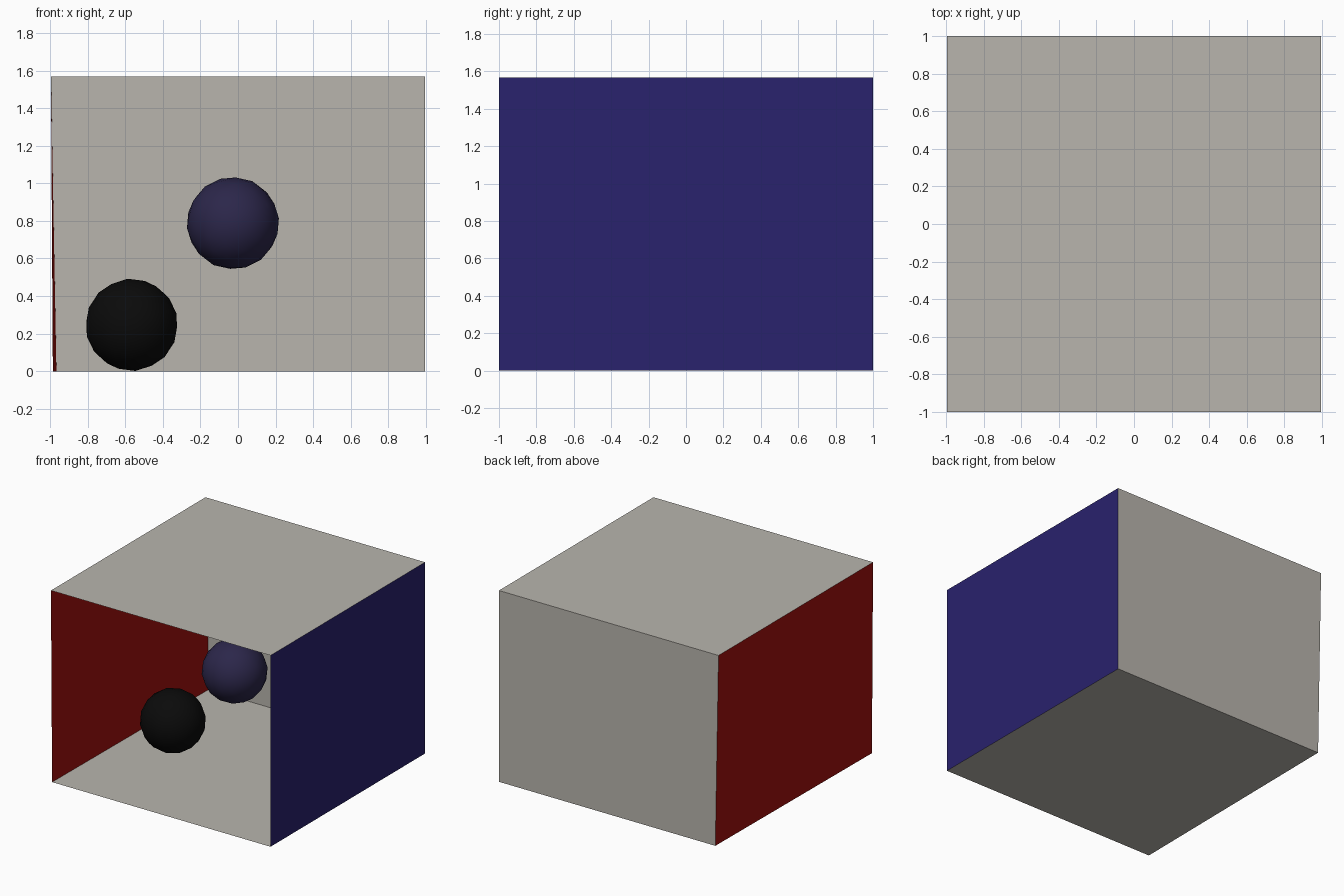
import bpy, bmesh
from mathutils import Vector, Matrix

if "Cube" in bpy.data.objects:
    bpy.data.objects.remove(bpy.data.objects["Cube"])


def material(name, rgb):
    """Material from display colour values, converted to linear."""
    m = bpy.data.materials.new(name)
    lin = [c / 12.92 if c <= 0.04045 else ((c + 0.055) / 1.055) ** 2.4 for c in rgb]
    m.diffuse_color = (*lin, 1)
    m.use_nodes = True
    m.node_tree.nodes["Principled BSDF"].inputs["Base Color"].default_value = m.diffuse_color
    return m


def add_object(name, mesh, mat=None):
    ob = bpy.data.objects.new(name, mesh)
    bpy.context.collection.objects.link(ob)
    if mat:
        mesh.materials.append(mat)
    return ob


def panel(name, corners, mat=None):
    """Single flat quad through four corners."""
    mesh = bpy.data.meshes.new(name)
    mesh.from_pydata(corners, [], [(0, 1, 2, 3)])
    return add_object(name, mesh, mat)


def ball(name, centre, radius, turn, mat):
    """Geodesic sphere: icosahedron with each edge split in three."""
    bm = bmesh.new()
    bmesh.ops.create_icosphere(bm, subdivisions=1, radius=1)
    bmesh.ops.subdivide_edges(bm, edges=bm.edges[:], cuts=2, use_grid_fill=True)
    bmesh.ops.triangulate(bm, faces=[f for f in bm.faces if len(f.verts) > 3])
    rot = Matrix.Rotation(turn, 3, 'X') @ Matrix.Rotation(turn, 3, 'Y')
    for v in bm.verts:
        v.co = rot @ v.co.normalized() * radius + Vector(centre)
    for f in bm.faces:
        f.smooth = True
    bm.normal_update()
    mesh = bpy.data.meshes.new(name)
    bm.to_mesh(mesh)
    bm.free()
    return add_object(name, mesh, mat)


stone = material("warm_white", (0.725, 0.71, 0.68))
red = material("red", (0.63, 0.065, 0.05))
blue = material("blue", (0.161, 0.133, 0.427))
black = material("black", (0.04, 0.04, 0.04))
violet = material("violet", (0.17, 0.15, 0.29))

# Room corners; the left wall leans slightly outward
X, Y, H = 0.995, 1.0, 1.567
front_left, back_left = (-0.985, -Y, 0), (-0.966, Y, 0)
front_right, back_right = (X, -Y, 0), (X, Y, 0)
top_fl, top_bl = (-X, -Y, H), (-X, Y, H)
top_fr, top_br = (X, -Y, H), (X, Y, H)

# Open-fronted room, all faces looking inward
panel("floor", [front_left, front_right, back_right, back_left], stone)
panel("ceiling", [top_fl, top_bl, top_br, top_fr], stone)
panel("back_wall", [back_left, back_right, top_br, top_bl], stone)
panel("left_wall", [front_left, back_left, top_bl, top_fl], red)
panel("right_wall", [back_right, front_right, top_fr, top_br], blue)

# Ceiling lamp panel just under the ceiling
lx0, lx1, ly0, ly1, lz = -0.227, 0.236, -0.18, 0.19, 1.557
panel("lamp_panel", [(lx0, ly0, lz), (lx0, ly1, lz), (lx1, ly1, lz), (lx1, ly0, lz)], stone)

# Two balls
ball("left_ball", (-0.566, -0.035, 0.247), 0.246, 0.2, black)
ball("right_ball", (-0.027, -0.005, 0.788), 0.246, 0.35, violet)
